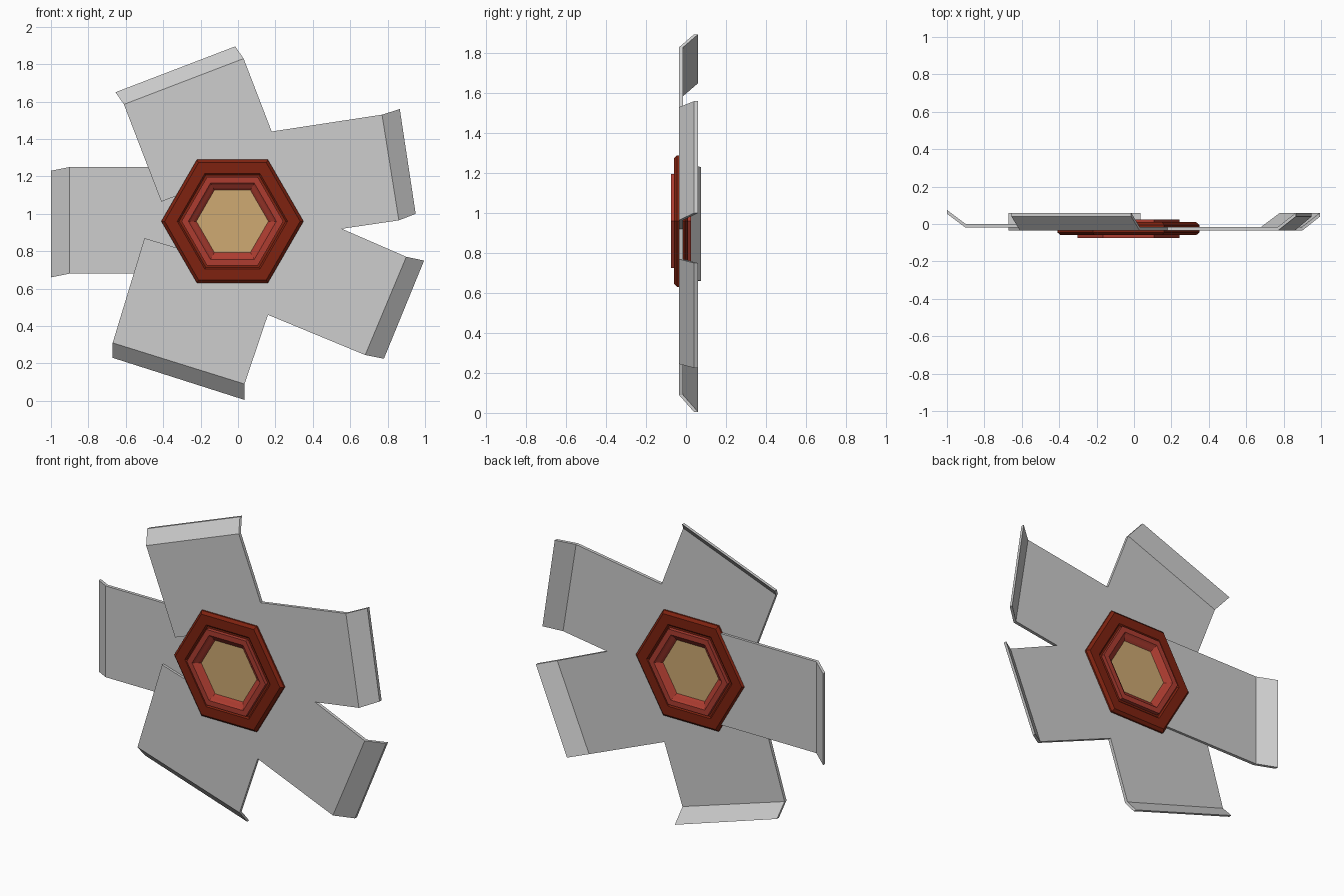
import bpy, bmesh, math
from mathutils import Vector

cube = bpy.data.objects.get("Cube")
if cube:
    bpy.data.objects.remove(cube)


def make_material(name, rgb):
    m = bpy.data.materials.new(name)
    m.use_nodes = True
    m.diffuse_color = (*rgb, 1)
    m.node_tree.nodes["Principled BSDF"].inputs["Base Color"].default_value = (*rgb, 1)
    return m


GREY = make_material("light grey", (0.61, 0.61, 0.61))
BROWN = make_material("rust brown", (0.21, 0.016, 0.005))
RED = make_material("brick red", (0.42, 0.046, 0.03))
TAN = make_material("tan", (0.62, 0.40, 0.17))

CENTRE_X, CENTRE_Z, MID_Y = -0.03, 0.96, -0.025


def finish(bm, name, material):
    bmesh.ops.recalc_face_normals(bm, faces=bm.faces)
    mesh = bpy.data.meshes.new(name)
    bm.to_mesh(mesh)
    bm.free()
    mesh.materials.append(material)
    obj = bpy.data.objects.new(name, mesh)
    bpy.context.collection.objects.link(obj)


def blade(name, base, fold, tip, front):
    """Flat sheet with its end flap bent backwards, thickened along y."""
    bm = bmesh.new()
    flat = [bm.verts.new((x, front, z)) for x, z in fold + base]
    ends = [bm.verts.new((x, front + 0.075, z)) for x, z in tip]
    faces = [bm.faces.new(flat),
             bm.faces.new((flat[1], flat[0], ends[0], ends[1]))]
    new = bmesh.ops.extrude_face_region(bm, geom=faces, use_keep_orig=True)["geom"]
    moved = [g for g in new if isinstance(g, bmesh.types.BMVert)]
    bmesh.ops.translate(bm, verts=moved, vec=(0, 0.02, 0))
    finish(bm, name, GREY)


def hex_solid(name, profile, material):
    """Six-sided ring or disc from (radius, half depth) points, same on both sides."""
    bm = bmesh.new()
    section = [(r, -d) for r, d in profile] + [(r, d) for r, d in reversed(profile)]
    rings = []
    for r, d in section:
        rings.append([bm.verts.new((CENTRE_X + r * math.cos(k * math.pi / 3), MID_Y + d,
                                    CENTRE_Z + r * math.sin(k * math.pi / 3)))
                      for k in range(6)])
    closed = len(profile) > 1
    pairs = list(zip(rings, rings[1:] + rings[:1])) if closed else [rings]
    for a, b in pairs:
        for k in range(6):
            n = (k + 1) % 6
            bm.faces.new((a[k], a[n], b[n], b[k]))
    if not closed:
        for ring in rings:
            bm.faces.new(ring)
    finish(bm, name, material)


# Four joined blades meeting at the hub
hub = (CENTRE_X, CENTRE_Z)
notch_top, notch_side, notch_low = (0.18, 1.44), (0.555, 0.92), (0.16, 0.46)
FRONT = -0.035
blade("top_blade", [notch_top, hub, (-0.2, 1.145), (-0.41, 1.065)],
      [(-0.61, 1.585), (0.03, 1.83)], [(-0.655, 1.65), (-0.015, 1.895)], FRONT)
blade("upper_left_blade", [notch_side, hub, notch_top],
      [(0.77, 1.53), (0.86, 0.965)], [(0.865, 1.56), (0.95, 1.0)], FRONT)
blade("lower_left_blade", [notch_low, hub, notch_side],
      [(0.90, 0.77), (0.68, 0.245)], [(0.995, 0.75), (0.78, 0.225)], FRONT)
blade("bottom_blade", [(-0.50, 0.87), (-0.2, 0.78), hub, notch_low],
      [(0.035, 0.09), (-0.67, 0.31)], [(0.035, 0.005), (-0.67, 0.23)], FRONT)
# Separate blade set slightly behind the others
blade("right_blade", [(-0.24, 1.25), (-0.24, 0.68)],
      [(-0.90, 0.68), (-0.90, 1.25)], [(-1.0, 0.66), (-1.0, 1.23)], -0.02)

# Hexagonal hub: rim, groove floor, inner ring and centre plate
hex_solid("hub_rim", [(0.27, 0.027), (0.285, 0.027), (0.295, 0.035),
                      (0.362, 0.035), (0.38, 0.02)], BROWN)
hex_solid("hub_ring", [(0.19, 0.018), (0.205, 0.03), (0.225, 0.042),
                       (0.235, 0.05), (0.272, 0.05)], RED)
hex_solid("hub_plate", [(0.197, 0.02)], TAN)
